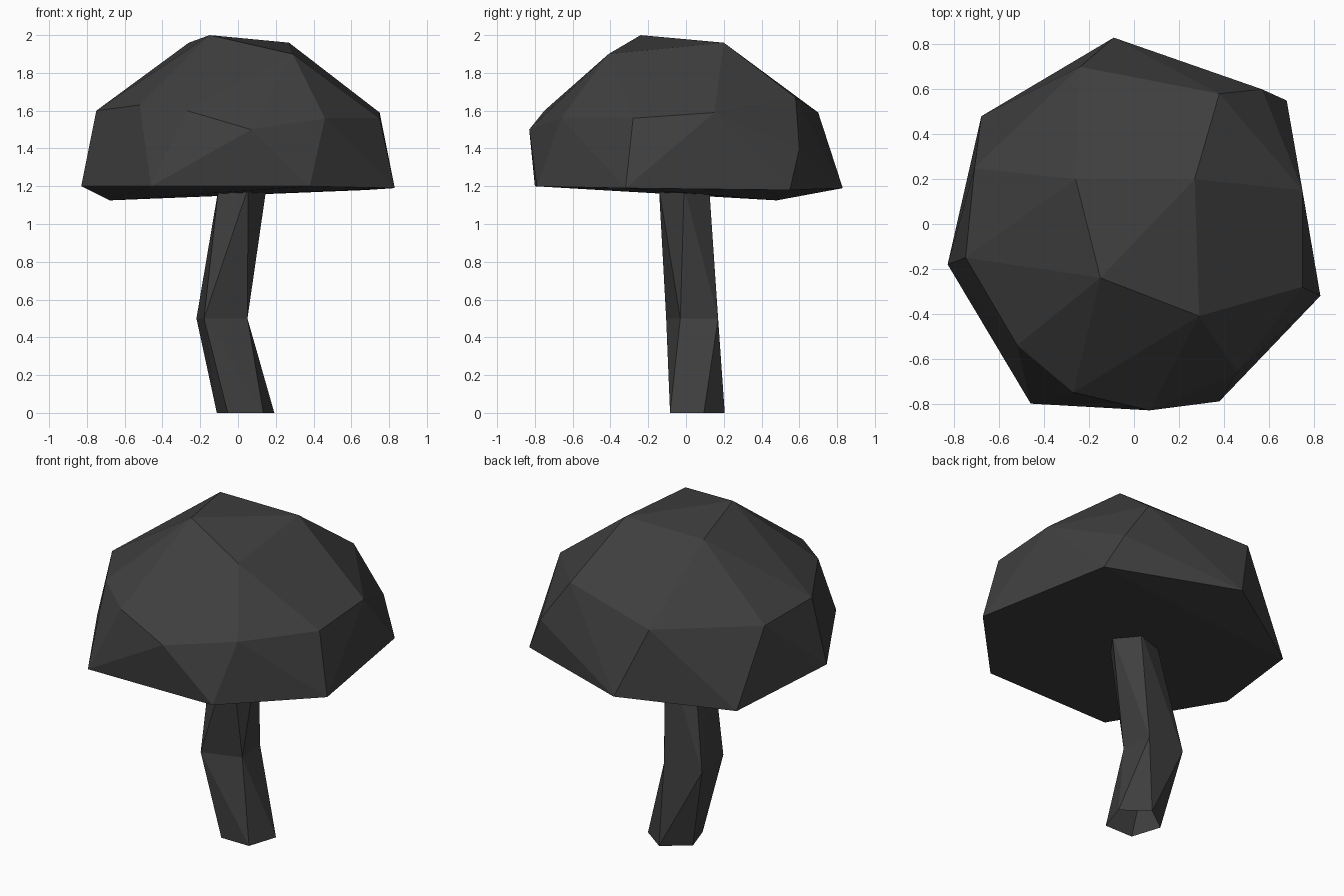
import bpy
import bmesh
from math import cos, sin, radians

cube = bpy.data.objects.get("Cube")
if cube:
    bpy.data.objects.remove(cube, do_unlink=True)

# One charcoal colour for the whole mushroom
charcoal = bpy.data.materials.new("charcoal")
charcoal.use_nodes = True
colour = (0.05, 0.05, 0.05, 1)
charcoal.diffuse_color = colour
charcoal.node_tree.nodes["Principled BSDF"].inputs["Base Color"].default_value = colour


def add_hull(bm, points):
    """Wrap a faceted skin around a set of points."""
    verts = [bm.verts.new(p) for p in points]
    result = bmesh.ops.convex_hull(bm, input=verts)
    loose = {g for g in result["geom_interior"] if isinstance(g, bmesh.types.BMVert)}
    bmesh.ops.delete(bm, geom=list(loose), context="VERTS")


def finish(bm, name):
    mesh = bpy.data.meshes.new(name)
    bmesh.ops.recalc_face_normals(bm, faces=bm.faces)
    bm.to_mesh(mesh)
    bm.free()
    mesh.materials.append(charcoal)
    obj = bpy.data.objects.new(name, mesh)
    bpy.context.collection.objects.link(obj)


def pentagon(x, y, z, radius, turn):
    angles = [radians(turn + 72 * i) for i in range(5)]
    return [(x + radius * cos(a), y + radius * sin(a), z) for a in angles]


# Cap: crown, shoulder and rim rings
crown = [(-0.15, -0.24, 2.0), (0.27, 0.2, 1.96), (0.29, -0.41, 1.9), (-0.26, 0.2, 1.96)]
shoulder = [(0.38, 0.58, 1.67), (-0.24, 0.7, 1.59), (0.75, 0.15, 1.59),
            (0.75, -0.28, 1.56), (0.46, -0.66, 1.56), (0.07, -0.83, 1.5),
            (-0.27, -0.75, 1.6), (-0.52, -0.54, 1.63), (-0.75, -0.15, 1.6),
            (-0.71, 0.25, 1.57), (0.57, 0.6, 1.4)]
rim = [(-0.46, -0.8, 1.2), (0.38, -0.79, 1.2), (0.83, -0.32, 1.19), (0.68, 0.55, 1.18),
       (-0.09, 0.83, 1.19), (-0.68, 0.48, 1.125), (-0.83, -0.18, 1.2)]
bm = bmesh.new()
add_hull(bm, crown + shoulder + rim)
finish(bm, "cap")

# Stem: two faceted segments meeting at a bend, open at the ends
foot = pentagon(0.04, 0.045, 0, 0.16, 18)
bend = [(-0.18, -0.105, 0.5), (0.05, -0.03, 0.5), (0.03, 0.17, 0.5), (-0.22, 0.16, 0.5)]
neck = pentagon(0.01, -0.01, 1.19, 0.14, 0)
bm = bmesh.new()
add_hull(bm, foot + bend)
add_hull(bm, bend + neck)
flat = [f for f in bm.faces if len({round(v.co.z, 3) for v in f.verts}) == 1]
bmesh.ops.delete(bm, geom=flat, context="FACES")
bmesh.ops.remove_doubles(bm, verts=bm.verts, dist=0.001)
finish(bm, "stem")
